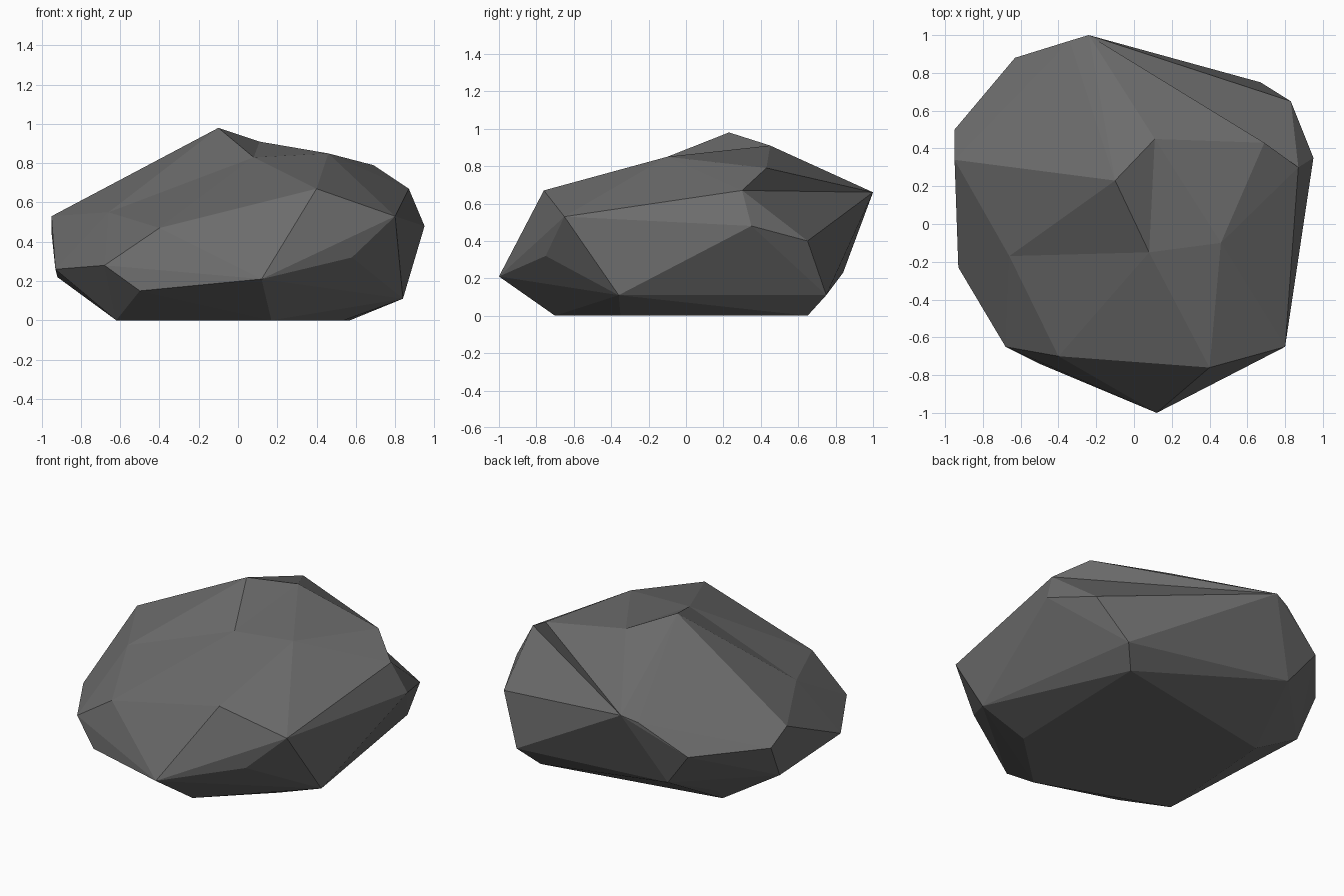
import bpy
import bmesh
import math

# Remove the default cube only
default_cube = bpy.data.objects.get("Cube")
if default_cube:
    bpy.data.objects.remove(default_cube, do_unlink=True)


def make_material(name, colour):
    """Flat, matte material with one colour."""
    material = bpy.data.materials.new(name)
    material.use_nodes = True
    material.diffuse_color = colour
    shader = material.node_tree.nodes["Principled BSDF"]
    shader.inputs["Base Color"].default_value = colour
    shader.inputs["Roughness"].default_value = 0.9
    return material


def make_faceted_stone(name, corners, material):
    """Wrap the corner points in a convex, flat-shaded stone."""
    bm = bmesh.new()
    for corner in corners:
        bm.verts.new(corner)
    bmesh.ops.convex_hull(bm, input=list(bm.verts))

    # Drop any corner that ended up inside the hull
    loose = [vert for vert in bm.verts if not vert.link_faces]
    bmesh.ops.delete(bm, geom=loose, context='VERTS')

    # Merge nearly coplanar triangles into broad facets
    bmesh.ops.dissolve_limit(bm, angle_limit=math.radians(0.5),
                             verts=list(bm.verts), edges=list(bm.edges))
    bmesh.ops.recalc_face_normals(bm, faces=list(bm.faces))

    mesh = bpy.data.meshes.new(name)
    bm.to_mesh(mesh)
    bm.free()
    mesh.materials.append(material)
    stone = bpy.data.objects.new(name, mesh)
    bpy.context.collection.objects.link(stone)
    return stone


def fuse(body, part):
    """Join a part onto the body as one closed surface."""
    union = body.modifiers.new("union", 'BOOLEAN')
    union.operation = 'UNION'
    union.solver = 'EXACT'
    union.object = part
    bpy.context.view_layer.objects.active = body
    bpy.ops.object.modifier_apply(modifier=union.name)
    bpy.data.objects.remove(part, do_unlink=True)


# Flat underside resting on the ground
base_ring = [
    (0.54, -0.35, 0), (0.17, -0.70, 0), (-0.62, -0.41, 0),
    (-0.56, 0.43, 0), (0.57, 0.65, 0),
]

# Chipped undercut just above the base
lower_ring = [
    (0.84, -0.36, 0.11), (0.12, -1, 0.21), (-0.50, -0.74, 0.15),
    (-0.68, -0.65, 0.28), (-0.93, -0.23, 0.26), (-0.92, 0.37, 0.22),
    (-0.60, 0.54, 0.10), (-0.46, 0.84, 0.23), (0.67, 0.75, 0.11),
    (0.58, -0.75, 0.32),
]

# Shoulder corners, front and right of the stone
front_shoulder = [
    (0.80, -0.65, 0.53), (0.40, -0.76, 0.67), (-0.40, -0.70, 0.47),
    (0.83, 0.65, 0.40), (0.95, 0.35, 0.48),
]

# Shoulder corners that carry the peak, from front to back
left_shoulder = [
    (-0.66, -0.17, 0.55), (-0.95, 0.34, 0.53), (-0.95, 0.50, 0.45),
    (-0.63, 0.88, 0.45), (-0.34, 0.97, 0.63),
]

# Single corners shared between the body, the peak and the ledge
back_tip = (-0.24, 1, 0.66)
crease_back = (0.11, 0.45, 0.91)
crease_front = (0.08, -0.15, 0.83)
ledge_front = (0.46, -0.10, 0.85)
right_notch = (0.87, 0.30, 0.67)
peak_tip = (-0.10, 0.23, 0.98)
ledge_tip = (0.69, 0.43, 0.79)

stone_grey = make_material("stone_grey", (0.15, 0.15, 0.15, 1))

# Main body of the stone
boulder = make_faceted_stone(
    "boulder",
    base_ring + lower_ring + front_shoulder + left_shoulder
    + [back_tip, crease_back, crease_front, ledge_front, right_notch],
    stone_grey)

# Off-centre peak, with a crease on its right side
peak = make_faceted_stone(
    "peak",
    left_shoulder + [back_tip, crease_back, crease_front, peak_tip],
    stone_grey)

# Ledge that overhangs the notch at the back right
ledge = make_faceted_stone(
    "ledge",
    [back_tip, crease_back, ledge_front, right_notch, ledge_tip],
    stone_grey)

fuse(boulder, peak)
fuse(boulder, ledge)
boulder.data.polygons.foreach_set(
    "use_smooth", [False] * len(boulder.data.polygons))
